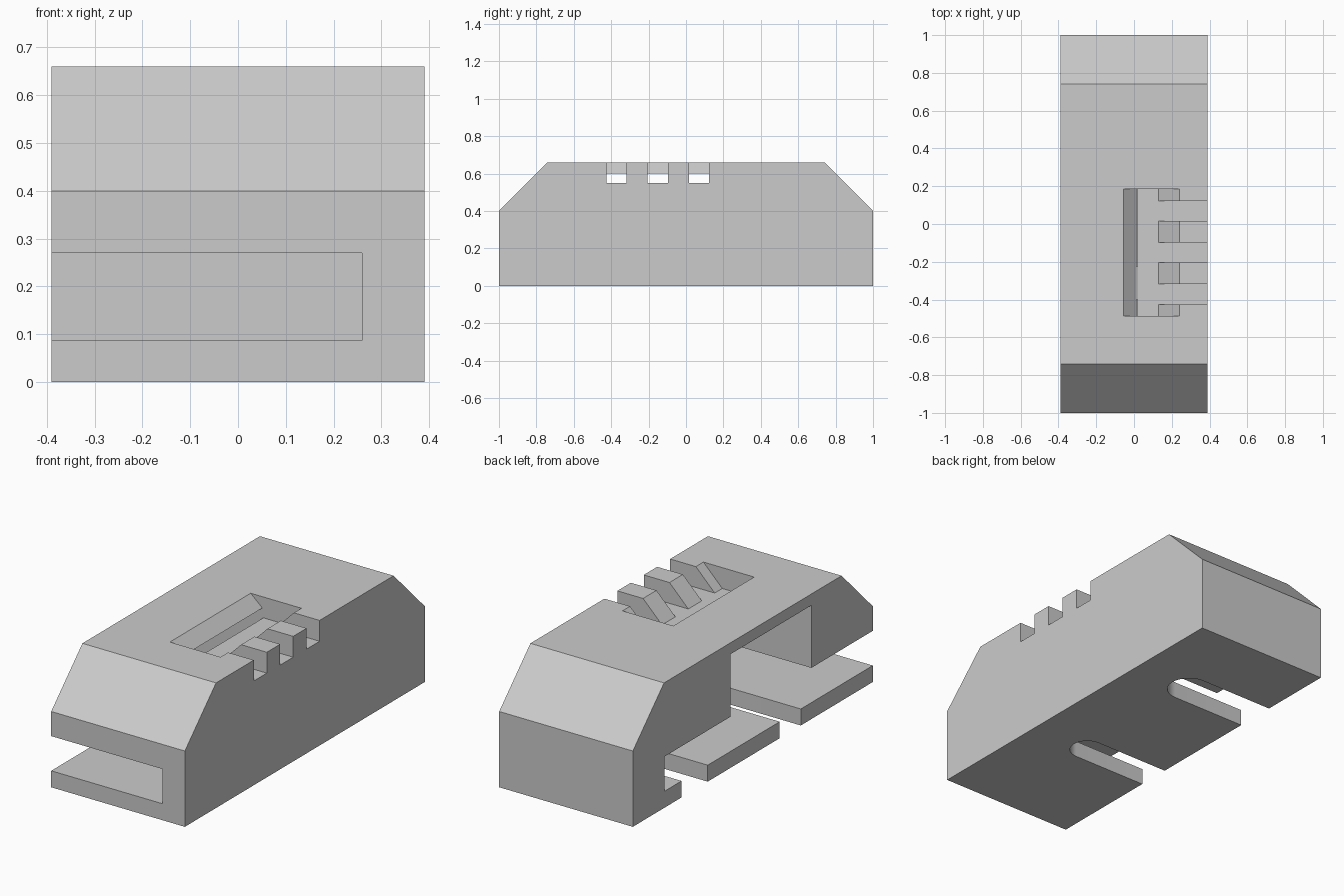
import bpy, bmesh, math
from mathutils import Vector

if "Cube" in bpy.data.objects:
    bpy.data.objects.remove(bpy.data.objects["Cube"], do_unlink=True)

grey = bpy.data.materials.new("plain_grey")
grey.use_nodes = True
colour = (0.6, 0.6, 0.6, 1)
grey.diffuse_color = colour
grey.node_tree.nodes["Principled BSDF"].inputs["Base Color"].default_value = colour


def prism(name, outline, axis, start, end):
    """Extrude a closed outline along an axis; outline uses the other two axes in order."""
    bm = bmesh.new()
    verts = []
    for point in outline:
        co = list(point)
        co.insert(axis, start)
        verts.append(bm.verts.new(co))
    face = bm.faces.new(verts)
    grown = bmesh.ops.extrude_face_region(bm, geom=[face])["geom"]
    shift = Vector((0, 0, 0))
    shift[axis] = end - start
    bmesh.ops.translate(bm, vec=shift, verts=[g for g in grown if isinstance(g, bmesh.types.BMVert)])
    bmesh.ops.recalc_face_normals(bm, faces=bm.faces[:])
    mesh = bpy.data.meshes.new(name)
    bm.to_mesh(mesh)
    bm.free()
    mesh.materials.append(grey)
    obj = bpy.data.objects.new(name, mesh)
    bpy.context.collection.objects.link(obj)
    return obj


def block(name, x, y, z):
    outline = [(x[0], y[0]), (x[1], y[0]), (x[1], y[1]), (x[0], y[1])]
    return prism(name, outline, 2, *z)


# Body with both top ends chamfered
HALF, TOP = 0.39, 0.66
body = prism("connector_body",
             [(-1, 0), (1, 0), (1, 0.4), (0.74, TOP), (-0.74, TOP), (-1, 0.4)],
             0, -HALF, HALF)

OUT = 0.5          # cutters overshoot the body
WINDOW = (-0.488, 0.186)
cutters = []

# Long wire channel, open at the front and at one side
cutters.append(block("channel_cutter", (-OUT, 0.26), (-1.2, 0.735), (0.087, 0.27)))

# Tall side opening above the channel
cutters.append(block("side_opening_cutter", (-OUT, 0.018), WINDOW, (0.2, 0.6)))

# Top pocket with sloping sides
cutters.append(prism("pocket_cutter",
                     [(-0.056, TOP), (-0.056, 0.8), (0.24, 0.8), (0.24, TOP),
                      (0.13, 0.55), (0.012, 0.55), (0.012, 0.6)],
                     1, *WINDOW))

# Gaps between the comb teeth
for i in range(3):
    y = -0.425 + i * 0.22
    cutters.append(block("tooth_gap_cutter", (0.1, OUT), (y, y + 0.108), (0.55, 0.8)))

# Round-ended notches through the floor
for near, far in ((-0.4, -0.224), (0.376, 0.594)):
    r, mid = (far - near) / 2, (near + far) / 2
    outline = [(-OUT, far), (-OUT, near)]
    for k in range(25):
        a = -math.pi / 2 + math.pi * k / 24
        outline.append((0.045 + r * math.cos(a), mid + r * math.sin(a)))
    cutters.append(prism("floor_notch_cutter", outline, 2, -0.1, 0.15))

for cutter in cutters:
    cutter.hide_render = True
    mod = body.modifiers.new("cut", "BOOLEAN")
    mod.operation = "DIFFERENCE"
    mod.solver = "EXACT"
    mod.object = cutter

# Apply the cuts and drop the cutters
graph = bpy.context.evaluated_depsgraph_get()
result = bpy.data.meshes.new_from_object(body.evaluated_get(graph))
body.modifiers.clear()
body.data = result
for cutter in cutters:
    bpy.data.objects.remove(cutter, do_unlink=True)

# Smooth the notch ends, keep the rest crisp
bpy.ops.object.select_all(action="DESELECT")
body.select_set(True)
bpy.context.view_layer.objects.active = body
bpy.ops.object.shade_smooth_by_angle(angle=math.radians(20))
